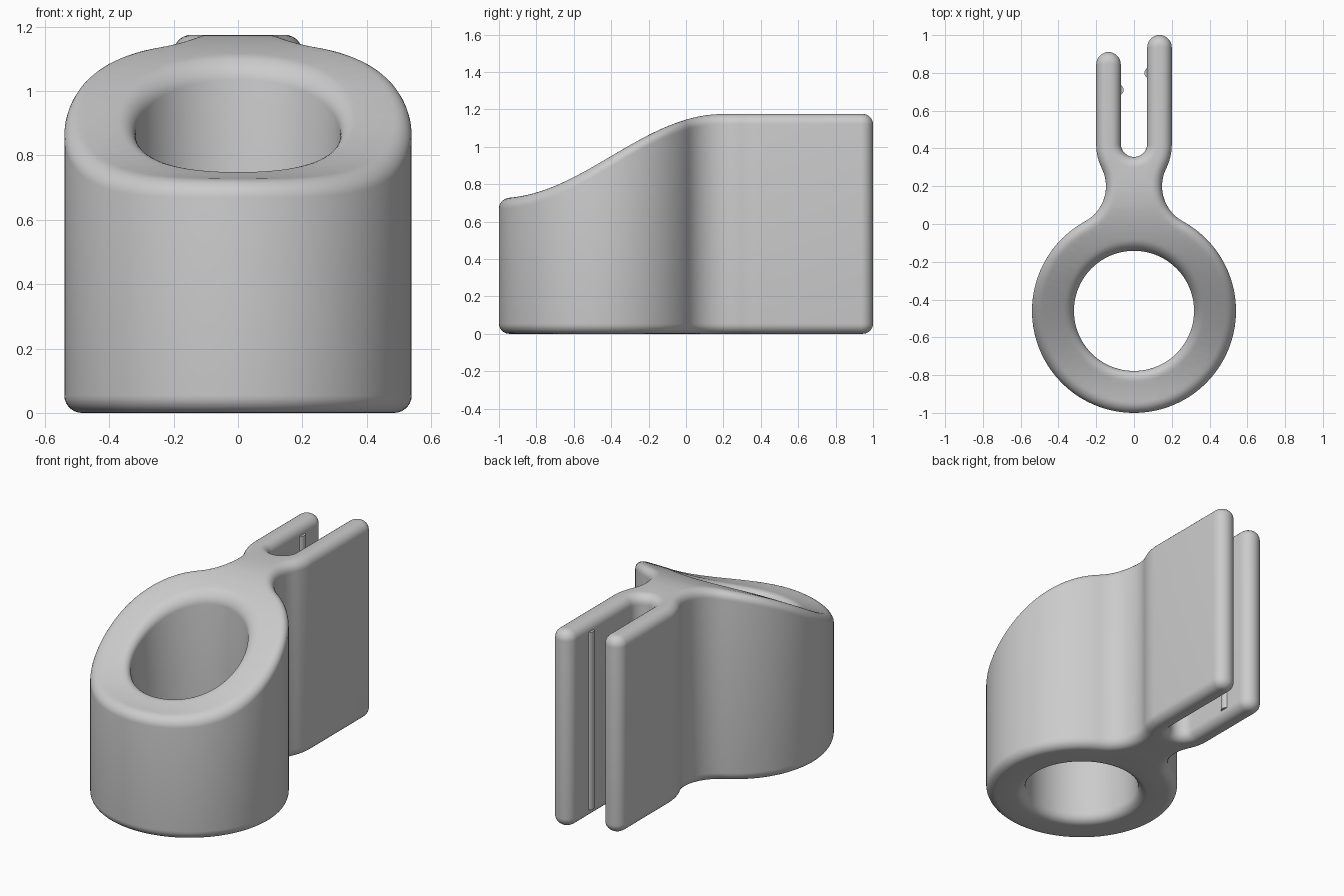
import bpy, bmesh
from math import sin, cos, pi, atan2, hypot
from mathutils import Vector

if "Cube" in bpy.data.objects:
    bpy.data.objects.remove(bpy.data.objects["Cube"])

HEIGHT, LOW, ROUND = 1.175, 0.725, 0.055
RING_Y, RING_R, HOLE_R = -0.46, 0.54, 0.318
ARM_X, ARM_R, NOTCH_Y = 0.135, 0.065, 0.425

grey = bpy.data.materials.new("plain grey")
grey.use_nodes = True
grey.diffuse_color = (0.6, 0.6, 0.6, 1)
grey.node_tree.nodes["Principled BSDF"].inputs["Base Color"].default_value = (0.6, 0.6, 0.6, 1)


def arc(cx, cy, r, a0, a1, n):
    return [Vector((cx + r * cos(a0 + (a1 - a0) * i / n), cy + r * sin(a0 + (a1 - a0) * i / n)))
            for i in range(n + 1)]


def half_outline(arm_end):
    """Right half: ring, concave neck, flare, arm tip, notch."""
    neck, neck_r = (0.36, 0.2), 0.2116
    flare, flare_r = (-0.083, NOTCH_Y - 0.005), 0.283
    a = atan2(neck[1] - RING_Y, neck[0])
    b = atan2(neck[1] - flare[1], neck[0] - flare[0])
    return (arc(0, RING_Y, RING_R, -pi / 2, a, 56)
            + arc(*neck, neck_r, a + pi, b + pi, 16)
            + arc(*flare, flare_r, b, 0, 8)
            + arc(ARM_X, arm_end - ARM_R, ARM_R, 0, pi, 20)
            + arc(0, NOTCH_Y, 0.07, 0, -pi / 2, 12))


def clean(points):
    out = []
    for p in points:
        if all((p - q).length > 0.003 for q in (out[-1:] + out[:1])):
            out.append(p)
    return out


def inset(points, d):
    """Shift a counterclockwise loop towards its left by d."""
    n, out = len(points), []
    for i, p in enumerate(points):
        t = (p - points[i - 1]).normalized() + (points[(i + 1) % n] - p).normalized()
        t.normalize()
        out.append(p + Vector((-t.y, t.x)) * d)
    return out


def top_height(y):
    t = min(max((y + 1) / 1.2, 0), 1)
    return LOW + (HEIGHT - LOW) * (1 - cos(pi * t)) / 2


def finish(bm, name):
    bmesh.ops.recalc_face_normals(bm, faces=bm.faces[:])
    mesh = bpy.data.meshes.new(name)
    bm.to_mesh(mesh)
    bm.free()
    mesh.materials.append(grey)
    ob = bpy.data.objects.new(name, mesh)
    bpy.context.collection.objects.link(ob)
    bpy.ops.object.select_all(action="DESELECT")
    ob.select_set(True)
    bpy.context.view_layer.objects.active = ob
    bpy.ops.object.shade_smooth_by_angle(angle=pi / 5)
    return ob


# Clip body: rounded walls around the outline and the hole
left = [Vector((-p.x, p.y)) for p in reversed(half_outline(0.91))]
outline = clean(half_outline(1.0) + left)
hole = list(reversed(arc(0, RING_Y, HOLE_R, 0, 2 * pi, 96)[:-1]))
steps = 7
edge = [(ROUND * (1 - sin(i / steps * pi / 2)), ROUND * (1 - cos(i / steps * pi / 2)))
        for i in range(steps + 1)]
levels = edge + [(d, HEIGHT - z) for d, z in reversed(edge)]

bm = bmesh.new()
rims = {"bottom": [], "top": []}
for loop in (outline, hole):
    rings = [[bm.verts.new((p.x, p.y, z)) for p in inset(loop, d)] for d, z in levels]
    n = len(loop)
    for lo, hi in zip(rings, rings[1:]):
        for i in range(n):
            j = (i + 1) % n
            bm.faces.new((lo[i], lo[j], hi[j], hi[i]))
    for key, ring in (("bottom", rings[0]), ("top", rings[-1])):
        rims[key] += [bm.edges.get((ring[i], ring[(i + 1) % n])) for i in range(n)]

# Bottom and top caps
caps = {}
for key, rim in rims.items():
    fill = bmesh.ops.triangle_fill(bm, edges=rim, use_beauty=True, normal=(0, 0, 1))
    caps[key] = [g for g in fill["geom"] if isinstance(g, bmesh.types.BMFace)]

# Slice the top cap crosswise so it can follow the slope
cap = caps["top"]
for i in range(1, 34):
    geom = set(cap)
    for f in cap:
        geom.update(f.edges)
        geom.update(f.verts)
    cut = bmesh.ops.bisect_plane(bm, geom=list(geom), dist=1e-5,
                                 plane_co=(0, -1 + 0.037 * i, 0), plane_no=(0, 1, 0))
    cap = [g for g in cut["geom"] if isinstance(g, bmesh.types.BMFace)]
for v in bm.verts:
    if v.co.z > HEIGHT / 2:
        v.co.z += top_height(v.co.y) - HEIGHT
finish(bm, "clip_body")


# Gripping ribs on the inner faces of the arms
def rib(name, x, y):
    bm = bmesh.new()
    bmesh.ops.create_cone(bm, cap_ends=True, segments=24, radius1=0.03, radius2=0.03,
                          depth=HEIGHT - 2 * ROUND)
    bmesh.ops.translate(bm, verts=bm.verts[:], vec=(x, y, HEIGHT / 2))
    finish(bm, name)


rib("left_arm_rib", 0.085, 0.8)
rib("right_arm_rib", -0.085, 0.71)
